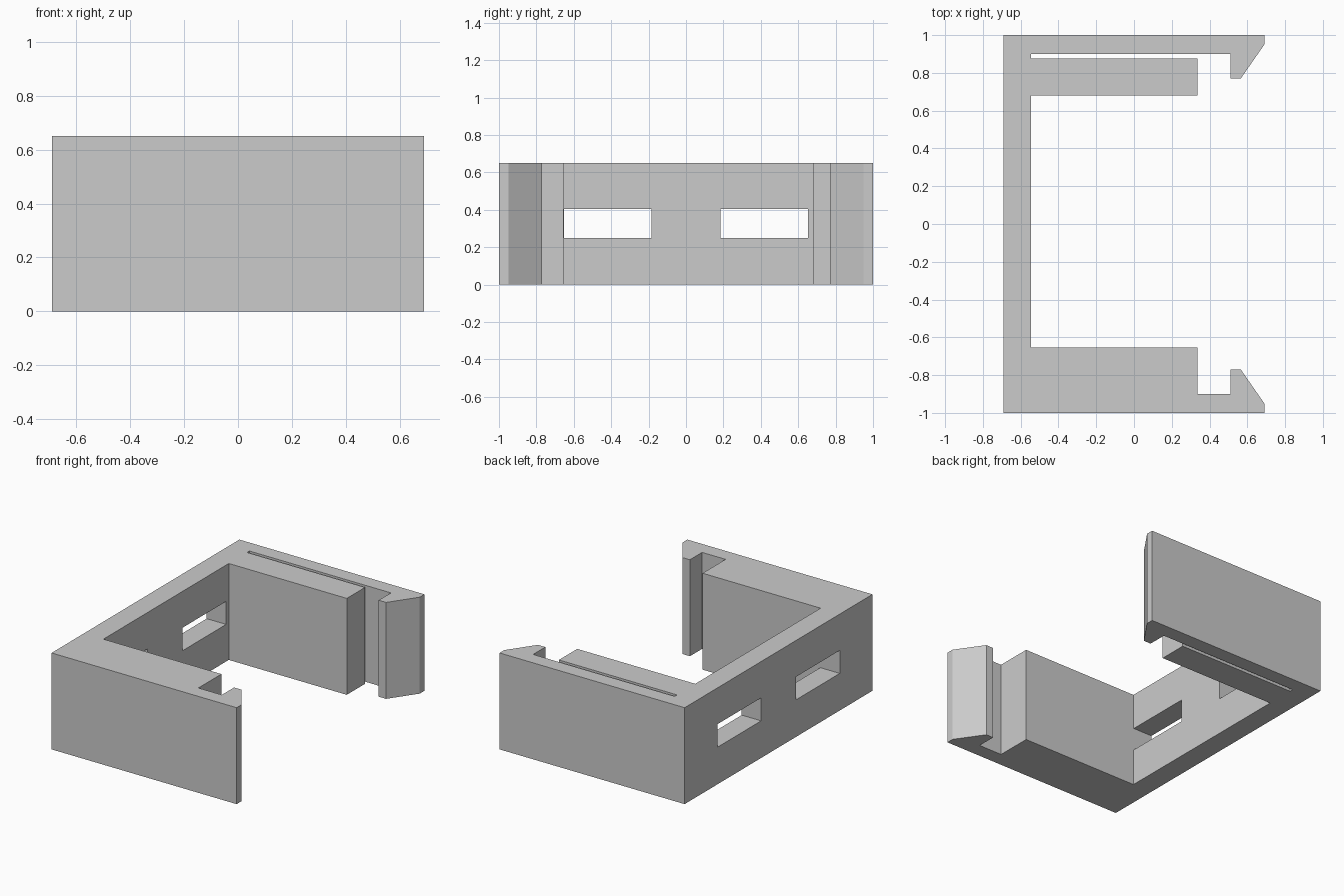
import bpy
import bmesh
from mathutils import Vector

if "Cube" in bpy.data.objects:
    bpy.data.objects.remove(bpy.data.objects["Cube"], do_unlink=True)

HEIGHT = 0.65

grey = bpy.data.materials.new("light grey plastic")
grey.use_nodes = True
colour = (0.6, 0.6, 0.6, 1)
grey.diffuse_color = colour
grey.node_tree.nodes["Principled BSDF"].inputs["Base Color"].default_value = colour


def extrude_profile(name, outline, bottom, top):
    """Upright prism from an outline in plan."""
    bm = bmesh.new()
    face = bm.faces.new([bm.verts.new((x, y, bottom)) for x, y in outline])
    result = bmesh.ops.extrude_face_region(bm, geom=[face])
    lifted = [v for v in result["geom"] if isinstance(v, bmesh.types.BMVert)]
    bmesh.ops.translate(bm, vec=Vector((0, 0, top - bottom)), verts=lifted)
    bmesh.ops.recalc_face_normals(bm, faces=bm.faces)
    mesh = bpy.data.meshes.new(name)
    bm.to_mesh(mesh)
    bm.free()
    mesh.materials.append(grey)
    obj = bpy.data.objects.new(name, mesh)
    bpy.context.collection.objects.link(obj)
    return obj


# Plan outline: back wall, solid front arm, split rear arm, snap hooks
hook = [(0.51, 0.90), (0.51, 0.77), (0.565, 0.77), (0.69, 0.95), (0.69, 1.0)]
front_arm = [(-0.545, -0.655), (0.335, -0.655), (0.335, -0.90)]
rear_arm = [(-0.545, 0.90), (-0.545, 0.875), (0.335, 0.875),
            (0.335, 0.68), (-0.545, 0.68)]
outline = ([(-0.69, 1.0), (-0.69, -1.0)]
           + [(x, -y) for x, y in reversed(hook)]
           + front_arm[::-1]
           + rear_arm[::-1]
           + hook)
clip = extrude_profile("clip_frame", outline, 0, HEIGHT)

# Two slots through the back wall
for side, (low, high) in {"front": (-0.652, -0.185),
                          "rear": (0.185, 0.652)}.items():
    box = [(-0.8, low), (-0.45, low), (-0.45, high), (-0.8, high)]
    cutter = extrude_profile(side + "_slot_cutter", box, 0.25, 0.405)
    cutter.hide_render = True
    cutter.hide_viewport = True
    cut = clip.modifiers.new(side + "_slot", 'BOOLEAN')
    cut.operation = 'DIFFERENCE'
    cut.solver = 'EXACT'
    cut.object = cutter
